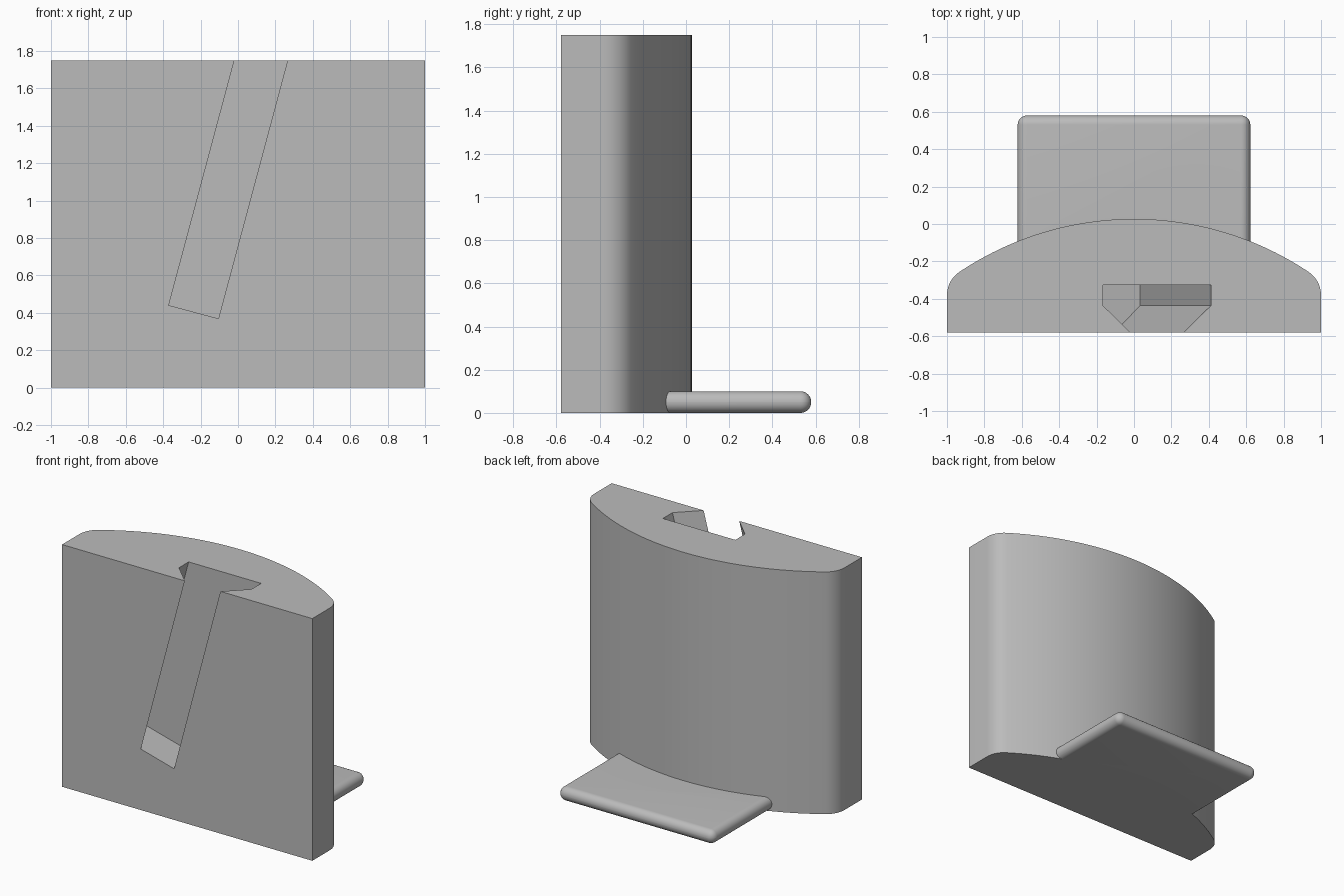
import bpy, bmesh, math
from mathutils import Matrix, Vector

cube = bpy.data.objects.get("Cube")
if cube:
    bpy.data.objects.remove(cube, do_unlink=True)

# One plain grey for everything
grey = bpy.data.materials.new("plain_grey")
grey.use_nodes = True
grey.diffuse_color = (0.5, 0.5, 0.5, 1)
grey.node_tree.nodes["Principled BSDF"].inputs["Base Color"].default_value = (0.5, 0.5, 0.5, 1)


def add_object(name, bm):
    bmesh.ops.recalc_face_normals(bm, faces=bm.faces)
    mesh = bpy.data.meshes.new(name)
    bm.to_mesh(mesh)
    bm.free()
    mesh.materials.append(grey)
    obj = bpy.data.objects.new(name, mesh)
    bpy.context.collection.objects.link(obj)
    return obj


def extrude_profile(name, points, height):
    bm = bmesh.new()
    face = bm.faces.new([bm.verts.new((x, y, 0)) for x, y in points])
    top = bmesh.ops.extrude_face_region(bm, geom=[face])["geom"]
    bmesh.ops.translate(bm, vec=(0, 0, height),
                        verts=[v for v in top if isinstance(v, bmesh.types.BMVert)])
    return add_object(name, bm)


def activate(obj):
    bpy.ops.object.select_all(action="DESELECT")
    obj.select_set(True)
    bpy.context.view_layer.objects.active = obj


def subtract(obj, cutter):
    mod = obj.modifiers.new("cut", "BOOLEAN")
    mod.operation = "DIFFERENCE"
    mod.solver = "EXACT"
    mod.object = cutter
    activate(obj)
    bpy.ops.object.modifier_apply(modifier=mod.name)


def arc(cx, cy, r, a0, a1, n):
    return [(cx + r * math.cos(a0 + (a1 - a0) * i / n),
             cy + r * math.sin(a0 + (a1 - a0) * i / n)) for i in range(n + 1)]


# Body: flat front, bowed back, rounded rear corners tangent to the bow
FRONT, BACK, HEIGHT = -0.58, 0.027, 1.75
R, r = 1.68, 0.15
bow_y = BACK - R
corner_x = 1 - r
rise = math.sqrt((R - r) ** 2 - corner_x ** 2)
tangent = math.atan2(rise, corner_x)
profile = [(-1, FRONT), (1, FRONT)]
profile += arc(corner_x, bow_y + rise, r, 0, tangent, 10)
profile += arc(0, bow_y, R, tangent, math.pi - tangent, 48)[1:-1]
profile += arc(-corner_x, bow_y + rise, r, math.pi - tangent, math.pi, 10)
body = extrude_profile("body", profile, HEIGHT)

# Foot: slab with fully rounded edges, trimmed to the bowed back
bm = bmesh.new()
bmesh.ops.create_cube(bm, size=1, matrix=Matrix.Translation((0, 0.165, 0.05))
                      @ Matrix.Diagonal((1.244, 0.83, 0.1, 1)))
bmesh.ops.bevel(bm, geom=bm.edges[:], offset=0.0495, segments=8, profile=0.5, affect="EDGES")
foot = add_object("rear_foot", bm)
subtract(foot, body)

# Slot: tilted dovetail groove open at the top
neck, wide, step, floor = 0.1375, 0.28, -0.435, -0.325
half = [(neck, FRONT - 0.1), (neck, FRONT), (wide, step), (wide, floor)]
dovetail = half + [(-x, y) for x, y in reversed(half)]
cutter = extrude_profile("slot_cutter", dovetail, 1.7)
cutter.data.transform(Matrix.Translation(Vector((-0.2375, 0, 0.405)))
                      @ Matrix.Rotation(math.radians(15), 4, "Y"))
cutter.hide_render = True
subtract(body, cutter)
bpy.data.objects.remove(cutter, do_unlink=True)

# Smooth curved walls, crisp edges
for obj in (body, foot):
    activate(obj)
    bpy.ops.object.shade_smooth_by_angle(angle=math.radians(30))
